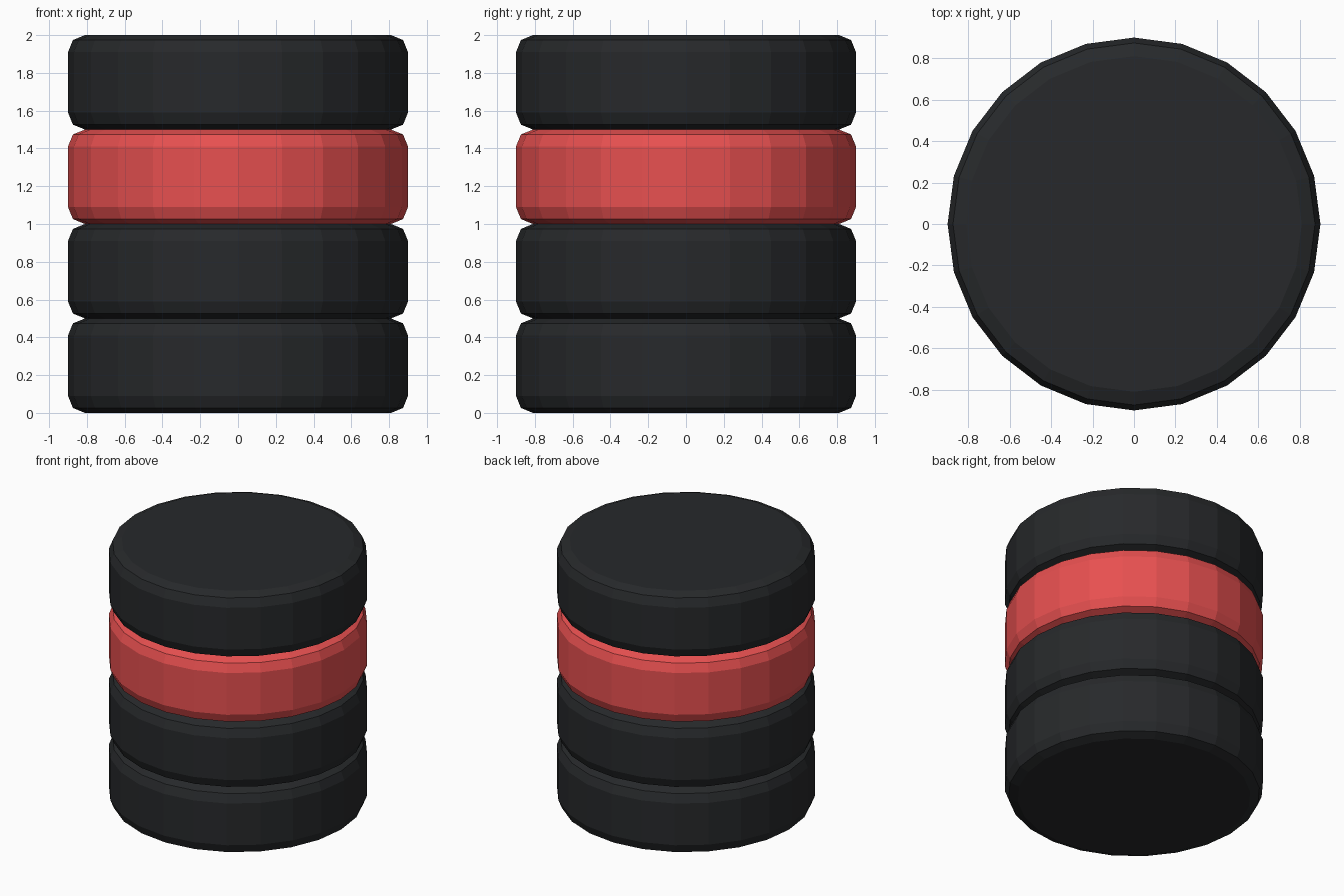
import bpy, bmesh
from math import cos, sin, pi

if "Cube" in bpy.data.objects:
    bpy.data.objects.remove(bpy.data.objects["Cube"])

SIDES, TYRE_H = 24, 0.5
# half cross-section (radius, height): flat faces with a two-step rounded shoulder
PROFILE = [(0.81, 0.0), (0.874, 0.026), (0.9, 0.09),
           (0.9, 0.41), (0.874, 0.474), (0.81, 0.5)]


def material(name, rgb):
    mat = bpy.data.materials.new(name)
    mat.diffuse_color = (*rgb, 1)
    mat.use_nodes = True
    mat.node_tree.nodes["Principled BSDF"].inputs["Base Color"].default_value = mat.diffuse_color
    return mat


def tyre(name, z, mat):
    bm = bmesh.new()
    rings = [[bm.verts.new((r * cos(2 * pi * i / SIDES), r * sin(2 * pi * i / SIDES), h))
              for i in range(SIDES)] for r, h in PROFILE]
    # tread and shoulders
    for low, high in zip(rings, rings[1:]):
        for i in range(SIDES):
            j = (i + 1) % SIDES
            bm.faces.new((low[i], low[j], high[j], high[i]))
    # closed top and bottom
    bm.faces.new(rings[-1])
    bm.faces.new(rings[0][::-1])
    mesh = bpy.data.meshes.new(name)
    bm.to_mesh(mesh)
    bm.free()
    mesh.materials.append(mat)
    obj = bpy.data.objects.new(name, mesh)
    obj.location.z = z
    bpy.context.collection.objects.link(obj)


black = material("black_rubber", (0.02, 0.022, 0.024))
red = material("red_paint", (0.8, 0.08, 0.08))

# stack of four tyres, third one painted red
for n, mat in enumerate((black, black, red, black)):
    tyre(f"tyre_{n + 1}", n * TYRE_H, mat)
